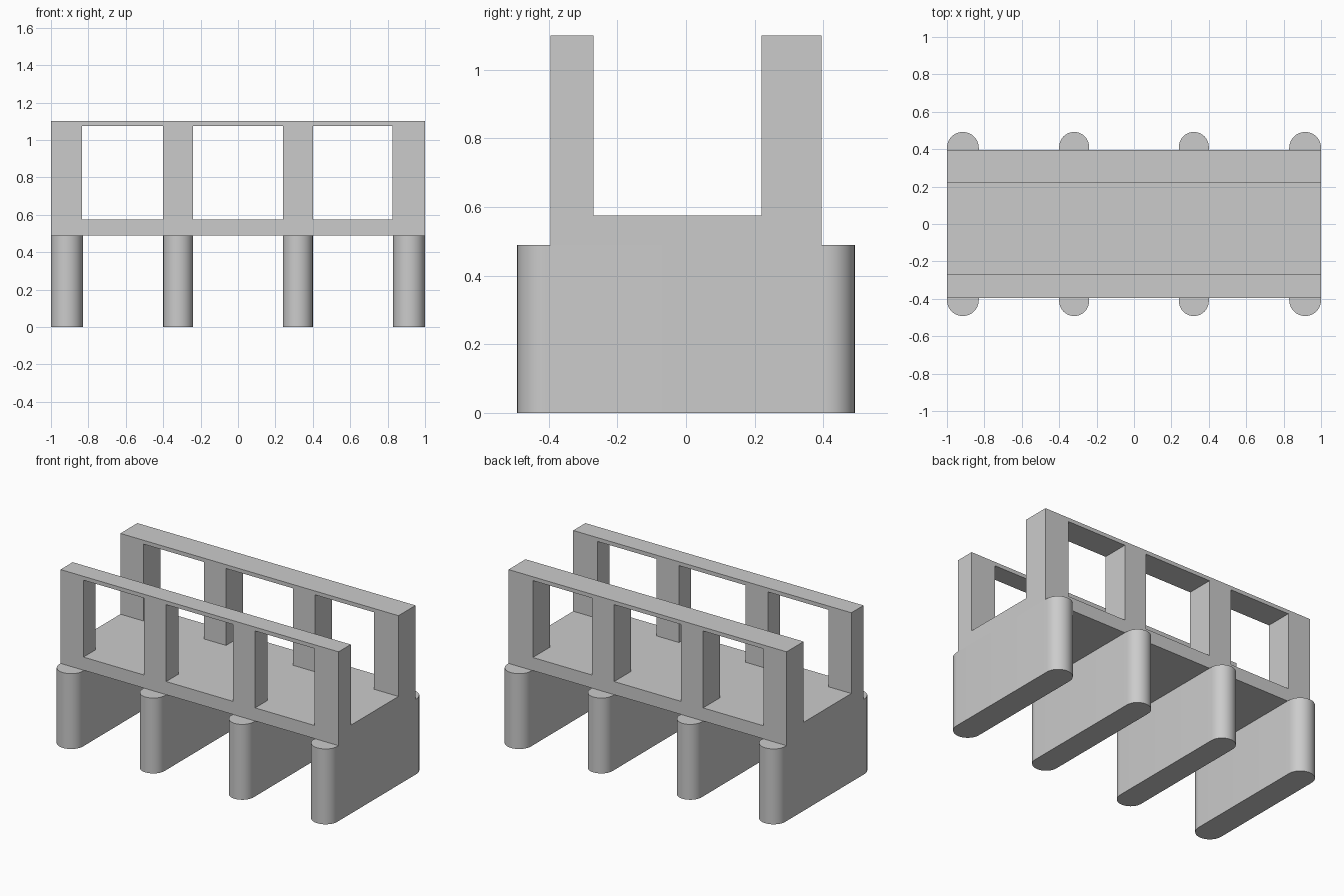
import bpy
import bmesh
from math import pi, cos, sin

if "Cube" in bpy.data.objects:
    bpy.data.objects.remove(bpy.data.objects["Cube"], do_unlink=True)

GREY = (0.6, 0.6, 0.6, 1.0)
mat = bpy.data.materials.new("stone_grey")
mat.use_nodes = True
mat.diffuse_color = GREY
mat.node_tree.nodes["Principled BSDF"].inputs["Base Color"].default_value = GREY

HALF_W = 0.395
PIER_TOP, DECK_TOP, RAIL_BOTTOM, TOP = 0.49, 0.575, 1.075, 1.10


def prism(name, outline, direction, smooth=False):
    """Extrude a flat outline along a direction into a closed solid."""
    bm = bmesh.new()
    face = bm.faces.new([bm.verts.new(p) for p in outline])
    ext = bmesh.ops.extrude_face_region(bm, geom=[face], use_keep_orig=True)
    verts = [g for g in ext["geom"] if isinstance(g, bmesh.types.BMVert)]
    bmesh.ops.translate(bm, verts=verts, vec=direction)
    bmesh.ops.recalc_face_normals(bm, faces=bm.faces)
    mesh = bpy.data.meshes.new(name)
    bm.to_mesh(mesh)
    bm.free()
    mesh.materials.append(mat)
    obj = bpy.data.objects.new(name, mesh)
    bpy.context.collection.objects.link(obj)
    if smooth:
        bpy.ops.object.select_all(action="DESELECT")
        obj.select_set(True)
        bpy.context.view_layer.objects.active = obj
        bpy.ops.object.shade_smooth_by_angle(angle=pi / 6)
    return obj


def pier(name, x0, x1, reach=0.492, steps=24):
    """Wall pier with a half-round nose at each end."""
    cx, r = (x0 + x1) / 2, (x1 - x0) / 2
    pts = []
    for side in (1, -1):
        for i in range(steps + 1):
            a = pi * i / steps
            pts.append((cx + side * r * cos(a), side * (reach - r + r * sin(a)), 0))
    prism(name, pts, (0, 0, PIER_TOP), smooth=True)


def parapet(name, y0, y1):
    """Side wall with three rectangular openings, posts and a thin top rail."""
    # Comb-shaped outline: rail along the top, posts hanging to the deck
    posts = [(-1, -0.835), (-0.40, -0.24), (0.24, 0.40), (0.825, 1)]
    pts = [(1, y0, TOP), (-1, y0, TOP)]
    for a, b in posts:
        if a > -1:
            pts.append((a, y0, RAIL_BOTTOM))
        pts += [(a, y0, DECK_TOP), (b, y0, DECK_TOP)]
        if b < 1:
            pts.append((b, y0, RAIL_BOTTOM))
    prism(name, pts, (0, y1 - y0, 0))


# Piers under the deck
for n, (x0, x1) in enumerate([(-1, -0.83), (-0.40, -0.24), (0.24, 0.40), (0.83, 1)], 1):
    pier(f"pier_{n}", x0, x1)

# Deck slab
prism("deck", [(-1, -HALF_W, PIER_TOP), (1, -HALF_W, PIER_TOP),
               (1, HALF_W, PIER_TOP), (-1, HALF_W, PIER_TOP)],
      (0, 0, DECK_TOP - PIER_TOP))

# Side walls
parapet("front_parapet", -HALF_W, -0.27)
parapet("back_parapet", 0.22, HALF_W)
